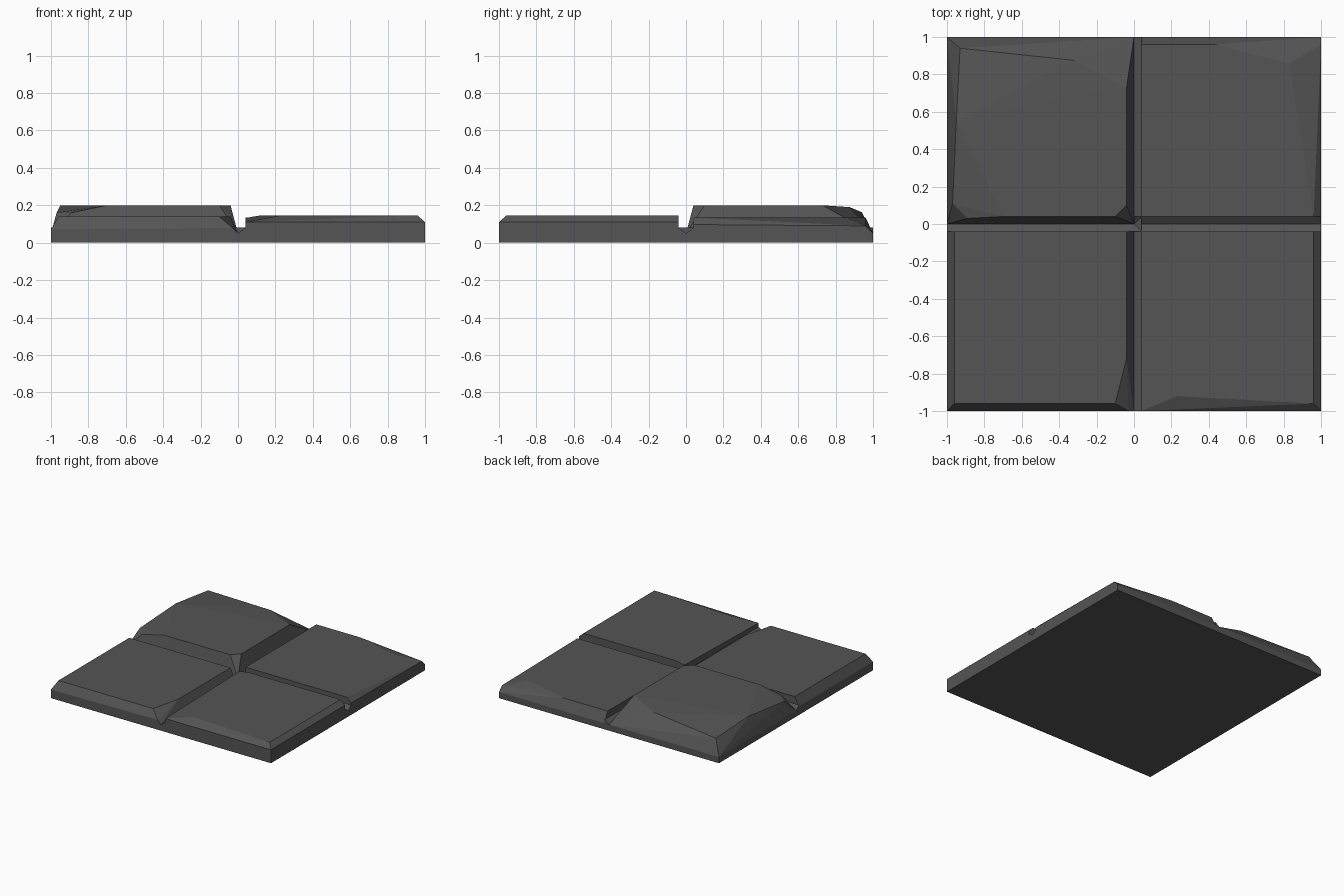
import bpy, bmesh

if "Cube" in bpy.data.objects:
    bpy.data.objects.remove(bpy.data.objects["Cube"])

stone_grey = bpy.data.materials.new("stone_grey")
stone_grey.diffuse_color = (0.09, 0.09, 0.09, 1)
stone_grey.use_nodes = True
stone_grey.node_tree.nodes["Principled BSDF"].inputs["Base Color"].default_value = stone_grey.diffuse_color

GROUT = 0.05   # height of the groove bottom
GAP = 0.04     # half width of the groove


def hull(name, points):
    """Flat-faced solid wrapped around a few points."""
    bm = bmesh.new()
    for p in points:
        bm.verts.new(p)
    res = bmesh.ops.convex_hull(bm, input=bm.verts)
    loose = [g for g in res["geom_interior"] if isinstance(g, bmesh.types.BMVert)]
    bmesh.ops.delete(bm, geom=loose, context="VERTS")
    bmesh.ops.dissolve_limit(bm, angle_limit=0.01, verts=bm.verts, edges=bm.edges)
    bmesh.ops.recalc_face_normals(bm, faces=bm.faces)
    mesh = bpy.data.meshes.new(name)
    bm.to_mesh(mesh)
    bm.free()
    mesh.materials.append(stone_grey)
    obj = bpy.data.objects.new(name, mesh)
    bpy.context.collection.objects.link(obj)
    return obj


def rect(x0, x1, y0, y1, z):
    return [(x, y, z) for x in (x0, x1) for y in (y0, y1)]


# Base slab
hull("base_slab", rect(-1, 1, -1, 1, 0) + rect(-1, 1, -1, 1, GROUT))

# Sloped grout ledges beside the groove
def ledge(name, axis, side, start, end):
    pts = []
    for t in (start, end):
        for off, z in ((0, GROUT), (GAP * side, GROUT), (GAP * side, 0.08)):
            pts.append((t, off, z) if axis == "x" else (off, t, z))
    hull(name, pts)


ledge("front_ledge", "x", -1, -1, 1)
ledge("back_ledge", "x", 1, 0, 1)
ledge("right_ledge", "y", 1, -1, 1)

# Front left stone: even bevels, one worn inner corner
hull("front_left_stone", rect(-1, 0, -1, -GAP, GROUT) + [
    (-1, -1, 0.07), (-1, -GAP, 0.07), (-0.03, -1, 0.08),
    (-0.96, -0.96, 0.14), (-0.96, -GAP, 0.14), (-GAP, -GAP, 0.14),
    (-GAP, -0.72, 0.14), (-0.1, -0.96, 0.14)])

# Front right stone: upright sides, worn down towards the groove
hull("front_right_stone", rect(GAP, 1, -1, -GAP, GROUT) + [
    (1, -1, 0.11), (1, -GAP, 0.11), (GAP, -1, 0.11), (GAP, -GAP, 0.132),
    (0.96, -0.96, 0.146), (0.96, -GAP, 0.146), (0.12, -GAP, 0.146),
    (0.23, -0.92, 0.146), (0.34, -0.46, 0.146)])

# Back right stone: lower, chipped at its outer back corner
hull("back_right_stone", rect(GAP, 1, GAP, 1, GROUT) + [
    (1, GAP, 0.097), (1, 0.96, 0.09), (GAP, GAP, 0.135), (GAP, 0.96, 0.135),
    (0.96, GAP, 0.135), (0.85, 0.4, 0.135), (0.83, 0.86, 0.135),
    (0.43, 0.96, 0.135)])

# Back left stone: tallest, with chipped corners and a worn back slope
hull("back_left_stone", rect(-1, 0, 0, 1, GROUT) + [
    (-0.97, 0.11, 0.16), (-0.89, 0.03, 0.16), (-0.95, 0.55, 0.2),
    (-0.61, 0.38, 0.2), (-0.7, GAP, 0.2), (-0.1, GAP, 0.2),
    (-GAP, 0.1, 0.2), (-GAP, 0.73, 0.2), (-0.32, 0.875, 0.19),
    (-0.93, 0.94, 0.163), (-0.04, 0.04, 0.14)])
